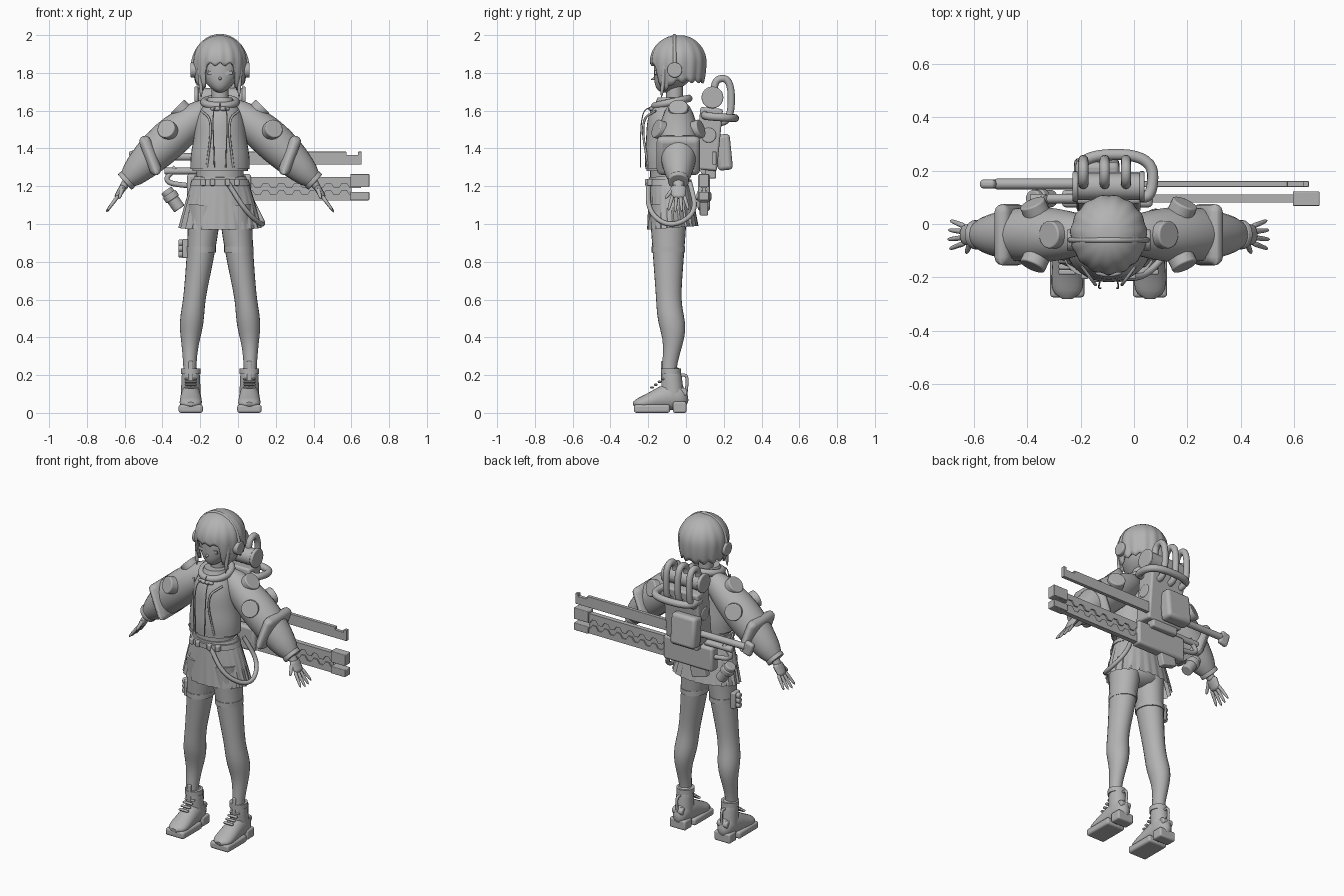
import bpy, bmesh, math
from mathutils import Vector, Matrix

if "Cube" in bpy.data.objects:
    bpy.data.objects.remove(bpy.data.objects["Cube"])
material = bpy.data.materials.new("plain grey")
material.use_nodes = True
material.diffuse_color = (.45, .45, .45, 1)
material.node_tree.nodes["Principled BSDF"].inputs["Base Color"].default_value = material.diffuse_color
parts = []


def register(ob):
    ob.data.materials.clear()
    ob.data.materials.append(material)
    parts.append(ob)
    return ob


def finish(name, bm, bevel=0):
    bmesh.ops.recalc_face_normals(bm, faces=bm.faces)
    mesh = bpy.data.meshes.new(name)
    bm.to_mesh(mesh)
    bm.free()
    ob = bpy.data.objects.new(name, mesh)
    bpy.context.collection.objects.link(ob)
    if bevel:
        modifier = ob.modifiers.new("bevel", 'BEVEL')
        modifier.width, modifier.segments = bevel, 3
    return register(ob)


def pair(ob):
    # Repeat a part on the other side of the figure
    ob.modifiers.new("other_side", 'MIRROR')
    return ob


def mix(start, end, t):
    return start + (end - start) * t


def rounded(t, power=6):
    return max(.1, 1 - abs(2 * t - 1) ** power) ** .5


def ease(start, end, value):
    t = min(1, max(0, (value - start) / (end - start)))
    return t * t * (3 - 2 * t)


def bridge(bm, rings, closed=True):
    for lower, upper in zip(rings, rings[1:]):
        for i in range(len(lower)):
            bm.faces.new((lower[i - 1], lower[i], upper[i], upper[i - 1]))
    bm.faces.new(rings[0])
    if closed:
        bm.faces.new(rings[-1])


def tube(name, shape, steps=12, sides=24, pleat=0):
    # shape(t) gives the centre, the width radius and the depth radius; pleated tubes stay open below
    bm, rings = bmesh.new(), []
    axis = (shape(1)[0] - shape(0)[0]).normalized()
    across = Vector((1, 0, 0)) if abs(axis.y) > .7 else Vector((0, 1, 0)).cross(axis).normalized()
    deep = axis.cross(across)
    for k in range(steps + 1):
        centre, width, depth = shape(k / steps)
        ring = []
        for i in range(sides):
            angle = math.tau * i / sides
            fold = 1 + pleat * (i % 4 - 1.5) * k / steps
            offset = across * width * math.cos(angle) + deep * depth * math.sin(angle)
            ring.append(bm.verts.new(centre + offset * fold))
        rings.append(ring)
    bridge(bm, rings, closed=not pleat)
    return finish(name, bm)


def limb(name, start, end, thick, thin, flat=1):
    start, end = Vector(start), Vector(end)

    def shape(t):
        radius = mix(thick, thin, t) * rounded(t)
        return mix(start, end, t), radius, radius * flat
    return tube(name, shape, sides=12)


def cylinder(name, start, end, radius, bevel=.006):
    start, end = Vector(start), Vector(end)
    bm = bmesh.new()
    turn = (end - start).to_track_quat('Z', 'Y').to_matrix().to_4x4()
    bmesh.ops.create_cone(bm, cap_ends=True, segments=24, radius1=radius, radius2=radius,
                          depth=(end - start).length, matrix=Matrix.Translation((start + end) / 2) @ turn)
    return finish(name, bm, bevel)


def box(name, centre, size, tilt=0, axis='Y', bevel=.006):
    bm = bmesh.new()
    place = Matrix.Translation(centre) @ Matrix.Rotation(tilt, 4, axis)
    bmesh.ops.create_cube(bm, size=1, matrix=place @ Matrix.Diagonal((*size, 1)))
    return finish(name, bm, bevel)


def pipe(name, points, radius):
    # Cut the corners of a rough path until it runs smoothly
    points = [Vector(p) for p in points]
    for _ in range(3):
        cut = [mix(a, b, t) for a, b in zip(points, points[1:]) for t in (.25, .75)]
        points = [points[0]] + cut + [points[-1]]
    curve = bpy.data.curves.new(name, 'CURVE')
    curve.dimensions, curve.bevel_depth, curve.use_fill_caps = '3D', radius, True
    spline = curve.splines.new('POLY')
    spline.points.add(len(points) - 1)
    for target, point in zip(spline.points, points):
        target.co = (*point, 1)
    ob = bpy.data.objects.new(name, curve)
    bpy.context.collection.objects.link(ob)
    bpy.ops.object.select_all(action='DESELECT')
    ob.select_set(True)
    bpy.context.view_layer.objects.active = ob
    bpy.ops.object.convert(target='MESH')
    return register(bpy.context.view_layer.objects.active)


# Head: a sphere drawn in towards the chin
bm = bmesh.new()
bmesh.ops.create_uvsphere(bm, u_segments=32, v_segments=20, radius=1)
for vert in bm.verts:
    x, y, z = vert.co
    low = max(0, -z) ** 2
    vert.co = (x * .11 * (1 - low / 3), y * .11 - .06 - low / 20, z * .135 + 1.83)
finish("head", bm)
limb("nose", (0, -.15, 1.775), (0, -.185, 1.765), .012, .004)
pair(box("eyes", (.045, -.162, 1.8), (.04, .009, .02), -.1, bevel=0))

# Bobbed hair: a dome with a jagged edge, raised over the face
bm, rings = bmesh.new(), []
columns, rows = 120, 14
for k in range(rows + 1):
    ring = []
    for i in range(columns):
        angle = math.tau * i / columns - math.pi
        edge = 1.835 - .13 * ease(.55, .75, abs(angle)) + .04 * ease(1, 1.5, abs(angle))
        edge += abs(angle * 2.6 % 1 - .5) / 25
        z = mix(edge, 1.993, math.cos((k + 1) / (rows + 1) * math.pi / 2))
        drop = (z - 1.86) / .135
        radius = max(0, 1 - drop * drop) ** .5 if drop > 0 else 1 - drop * drop / 7
        radius *= .137 + .003 * math.cos(angle * 15) * k / rows
        ring.append(bm.verts.new((radius * math.sin(angle), -.04 - radius * 1.04 * math.cos(angle), z)))
    rings.append(ring)
bridge(bm, rings, closed=False)
thickness = finish("hair", bm).modifiers.new("thickness", 'SOLIDIFY')
thickness.thickness, thickness.offset = .012, 0
pair(limb("front_locks", (.105, -.11, 1.86), (.1, -.13, 1.67), .02, .006))

# Headset
arc = [math.pi * i / 16 for i in range(17)]
pipe("headset_band", [(.147 * math.cos(a), -.06, 1.82 + .177 * math.sin(a)) for a in arc], .01)
pair(cylinder("ear_cups", (.12, -.06, 1.815), (.157, -.06, 1.815), .04))

# Neck, jacket and collar
middle = Vector((0, -.09, 0))
up = Vector((0, 0, 1))
limb("neck", (0, -.06, 1.55), (0, -.06, 1.8), .045, .045)


def jacket(t):
    fullness = max(.2, 1 - t ** 4) ** .5 * (1 - .1 * ease(.1, .5, t))
    return middle + up * mix(1.29, 1.67, t), .157 * fullness, mix(.125, .15, t) * fullness


tube("jacket", jacket, sides=32)
tube("jacket_hem", lambda t: (middle + up * mix(1.28, 1.31, t), .147, .12), 1, 32)
tube("waist", lambda t: (middle + up * mix(1.2, 1.3, t), .125, .1), 1, 32)
ring = [math.tau * i / 24 for i in range(25)]
pipe("collar", [(.085 * math.sin(a), -.075 - .09 * math.cos(a), 1.645 - .02 * math.cos(a)) for a in ring], .02)
pair(pipe("jacket_seams", [(.1, -.16, 1.6), (.04, -.24, 1.55), (.07, -.2, 1.3)], .006))
pair(pipe("drawstrings", [(.02, -.17, 1.62), (.04, -.24, 1.6), (.03, -.24, 1.3)], .003))
pair(limb("collar_bow", (0, -.19, 1.61), (.05, -.18, 1.61), .012, .01))

# Pleated skirt over hips, belt and hanging strap
tube("skirt", lambda t: (middle + Vector((0, t / 50, mix(1.255, .98, t))),
                         mix(.135, .216, t ** .8), mix(.105, .133, t)), 4, 96, .018)
limb("hips", (0, -.085, 1.25), (0, -.085, .97), .13, .165, .62)
tube("belt", lambda t: (middle + up * mix(1.235, 1.205, t), mix(.15, .16, t), .12), 1, 32)
for x in (.04, .09):
    pair(box("belt_buckles", (x, x / 5 - .21, 1.22), (.026, .03, .036)))
pipe("hip_strap", [(.04, -.2, 1.22), (.14, -.2, 1.06), (.24, -.08, .98), (.2, .06, 1.06), (.12, .02, 1.22)], .013)

# Legs: tapered, swelling at the calf, which sits behind the knee
def leg(t):
    z = mix(1.1, .1, t)
    calf = math.exp(-((z - .47) / .1) ** 2)
    radius = .034 + .065 * max(0, z - .24) + calf / 80
    back = math.exp(-((z - .4) / .13) ** 2) / 40
    return Vector((mix(.085, .16, ease(0, .8, t)), back - .093, z)), radius, radius * 1.13


pair(tube("legs", leg, 24))
pair(tube("thigh_bands", lambda t: (Vector((.1, -.093, mix(.85, .88, t))), .078, .089), 1))
for z in (.84, .87, .9):
    cylinder("thigh_cartridge", (-.22, -.09, z), (-.17, -.09, z), .018)
box("thigh_pouch", (-.185, -.09, .87), (.03, .06, .1))

# Boots
foot_x = .155


def foot(t):
    height = mix(.072, .032, ease(.25, 1, t))
    return Vector((foot_x, mix(.01, -.28, t), .015 + height)), mix(.048, .063, t) * rounded(t), height * rounded(t)


pair(tube("feet", foot, 16))
pair(limb("boot_shafts", (foot_x, -.065, .04), (foot_x, -.08, .25), .055, .046, 1.1))
pair(tube("ankle_cuffs", lambda t: (Vector((foot_x, -.08, mix(.205, .235, t))), .052, .053), 1))
pair(box("front_soles", (foot_x, -.18, .022), (.128, .19, .044), bevel=.012))
pair(box("heels", (foot_x, -.033, .03), (.11, .07, .06), bevel=.01))
pair(box("boot_tongues", (foot_x, -.125, .22), (.024, .014, .11)))
for i in range(4):
    pair(box("boot_laces", (foot_x, -.12 - i / 50, .18 - i / 65), (.065, .02, .012)))
pair(pipe("heel_loops", [(foot_x, -.03, .2), (foot_x, .01, .2), (foot_x, 0, .1)], .008))
pair(cylinder("heel_studs", (foot_x - .035, -.015, .11), (foot_x + .035, -.015, .11), .022))

# Arms: puffed sleeves with open stubs, elbow bands and cuffs
shoulder, wrist = Vector((.06, -.04, 1.62)), Vector((.49, -.04, 1.235))


def arm(t):
    return mix(shoulder, wrist, t)


def sleeve(t):
    radius = .05 + .054 * math.sin(math.pi * t) ** .7
    return arm(t) + up * .015 * math.sin(math.pi * t), radius, radius


pair(tube("sleeves", sleeve, 16))
pair(box("elbow_bands", arm(.72) + up / 50, (.062, .23, .22), .36, bevel=.035))
for side in (-1, 1):
    pair(cylinder("sleeve_stubs", arm(.4), arm(.4) + Vector((.055, side * .12, .04)), .05))
pair(cylinder("shoulder_stubs", arm(.2), arm(.2) + Vector((.08, 0, .08)), .052))
for t in (.92, .99):
    pair(cylinder("cuffs", arm(t), arm(t + .045), .055))
pair(box("cuff_tabs", arm(1) + up / 30, (.05, .03, .016), .6))

# Hands hang more steeply than the sleeves
palm_end = wrist + Vector((.06, 0, -.1))
reach = Vector((.055, 0, -.075))
pair(limb("wrists", arm(.97), mix(wrist, palm_end, .5), .026, .02, 1.3))
pair(limb("palms", mix(wrist, palm_end, .3), palm_end, .02, .016, 2.2))
for i in range(4):
    spread = Vector((0, (i - 1.5) / 48, 0))
    start = palm_end - reach / 5 + spread
    pair(limb("fingers", start, start + spread * .7 + reach * (1.2 - abs(i - 1.3) / 8), .011, .007))
thumb_start = mix(wrist, palm_end, .4) - Vector((0, .02, 0))
pair(limb("thumbs", thumb_start, thumb_start + Vector((.02, -.05, -.06)), .013, .008))

# The figure stands to one side of the long gun
for ob in parts:
    ob.location.x = -.095

# Backpack with roller and pipes
box("backpack", (-.095, .12, 1.45), (.24, .12, .33), -.1, 'X', .012)
box("rear_box", (-.14, .2, 1.38), (.17, .08, .19), .1, 'X', .02)
cylinder("side_dials", (-.22, .12, 1.47), (.03, .12, 1.47), .04)
cylinder("roller", (-.22, .14, 1.67), (.03, .14, 1.67), .05)
for x in (-.23, .02):
    cylinder("roller_cap", (x, .14, 1.67), (x + .02, .14, 1.67), .058)
for x in (-.19, -.11, -.03):
    pipe("arch_pipe", [(x, .15, 1.65), (x, .15, 1.77), (x, .24, 1.77), (x, .24, 1.55), (x, .15, 1.53)], .019)
pipe("wrap_pipe", [(-.2, .15, 1.56), (-.2, .26, 1.56), (.07, .26, 1.56), (.07, .1, 1.57), (0, .1, 1.58)], .021)

# Long gun: upper rail and stock
box("upper_rail", (.24, .15, 1.34), (.83, .022, .05), bevel=.002)
for x, length in ((.2, .75), (.645, .02)):
    box("rail_ridge", (x, .15, 1.37), (length, .022, .025), bevel=.002)
cylinder("stock_tube", (-.52, .15, 1.355), (-.15, .15, 1.355), .02)
box("stock_butt", (-.54, .15, 1.35), (.06, .034, .085), -.3, bevel=.014)


# Twin lower rails with interlocking teeth
def toothed_rail(name, back, edge):
    outline = [(0, back), (0, edge)]
    for i in range(15):
        height = edge + i % 2 / 40
        outline += [((i + .2) / 24, height), ((i + .8) / 24, height)]
    outline += [(.65, edge), (.65, back)]
    bm = bmesh.new()
    bridge(bm, [[bm.verts.new((x, y, z)) for x, z in outline] for y in (.08, .11)])
    finish(name, bm)


toothed_rail("rail_top", 1.25, 1.19)
toothed_rail("rail_bottom", 1.125, 1.155)
box("rail_core", (.3, .095, 1.19), (.6, .014, .1), bevel=0)
for z, height in ((1.23, .07), (1.148, .045)):
    box("muzzle", (.645, .095, z), (.1, .054, height), bevel=.004)

# Receiver, handle, grip and magazine
box("receiver", (-.1, .095, 1.19), (.34, .065, .15), bevel=.015)
box("receiver_link", (-.1, .13, 1.3), (.18, .06, .12), bevel=.01)
cylinder("carry_handle", (-.39, .095, 1.28), (-.2, .095, 1.28), .018)
pipe("handle_loop", [(-.24, .095, 1.2), (-.4, .095, 1.22), (-.33, .095, 1.3)], .014)
cylinder("grip_canister", (-.38, .095, 1.18), (-.31, .095, 1.08), .033)
cylinder("grip_collar", (-.365, .095, 1.16), (-.345, .095, 1.13), .04)
box("magazine", (-.16, .095, 1.1), (.1, .045, .09), .25)

bpy.ops.object.select_all(action='DESELECT')
for ob in parts:
    ob.select_set(True)
bpy.context.view_layer.objects.active = parts[0]
bpy.ops.object.shade_smooth_by_angle(angle=math.radians(42))
